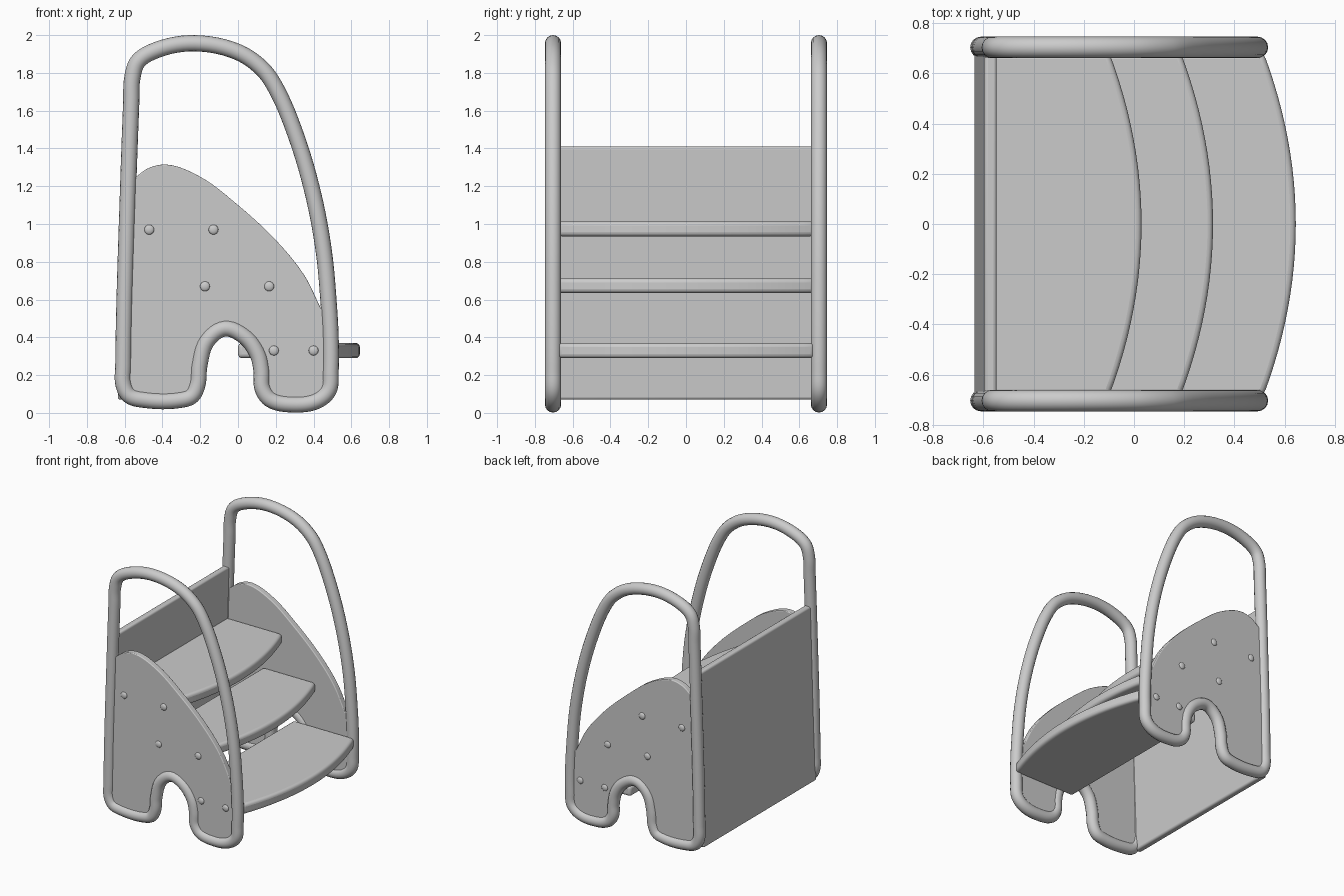
import bpy, bmesh
from mathutils import Vector

if "Cube" in bpy.data.objects:
    bpy.data.objects.remove(bpy.data.objects["Cube"])


def smooth_path(pts, closed, steps=6):
    """Hermite curve through 2D points; returns samples (steps per segment)."""
    p = [Vector(q) for q in pts]
    n = len(p)
    tan = []
    for i in range(n):
        a = p[i - 1] if (closed or i > 0) else p[i]
        b = p[(i + 1) % n] if (closed or i < n - 1) else p[i]
        tan.append(((p[i] - a).normalized() + (b - p[i]).normalized()).normalized())
    out = []
    for i in range(n if closed else n - 1):
        a, b = p[i], p[(i + 1) % n]
        d = (b - a).length
        ta, tb = tan[i] * d, tan[(i + 1) % n] * d
        for k in range(steps):
            t = k / steps
            out.append(a * (2*t**3 - 3*t*t + 1) + ta * (t**3 - 2*t*t + t)
                       + b * (3*t*t - 2*t**3) + tb * (t**3 - t*t))
    if not closed:
        out.append(p[-1])
    return out


def prism(name, outline, lo, hi, axis, bevel):
    """Extrude a 2D outline along 'y' (outline in xz) or 'z' (outline in xy)."""
    bm = bmesh.new()
    place = (lambda q, h: (q[0], h, q[1])) if axis == 'y' else (lambda q, h: (q[0], q[1], h))
    face = bm.faces.new([bm.verts.new(place(q, lo)) for q in outline])
    ext = bmesh.ops.extrude_face_region(bm, geom=[face])
    move = (0, hi - lo, 0) if axis == 'y' else (0, 0, hi - lo)
    bmesh.ops.translate(bm, vec=move,
                        verts=[v for v in ext["geom"] if isinstance(v, bmesh.types.BMVert)])
    bmesh.ops.recalc_face_normals(bm, faces=bm.faces)
    mesh = bpy.data.meshes.new(name)
    bm.to_mesh(mesh)
    bm.free()
    ob = bpy.data.objects.new(name, mesh)
    bpy.context.collection.objects.link(ob)
    mod = ob.modifiers.new("rounded_edges", 'BEVEL')
    mod.width, mod.segments = bevel, 4
    mod.limit_method, mod.angle_limit = 'ANGLE', 0.9
    bpy.ops.object.select_all(action='DESELECT')
    ob.select_set(True)
    bpy.context.view_layer.objects.active = ob
    bpy.ops.object.shade_smooth_by_angle()
    return ob


# Tube centre line: the first points (lower) also bound the side panel
lower = [(-0.58, 1.24), (-0.607, 0.25), (-0.606, 0.15), (-0.575, 0.092), (-0.50, 0.07),
         (-0.30, 0.07), (-0.245, 0.09), (-0.215, 0.15), (-0.205, 0.25), (-0.165, 0.38),
         (-0.07, 0.447), (0.04, 0.40), (0.105, 0.31), (0.125, 0.22), (0.13, 0.13),
         (0.17, 0.072), (0.29, 0.045), (0.42, 0.065), (0.48, 0.12), (0.49, 0.22),
         (0.49, 0.40), (0.48, 0.58)]
upper = [(0.455, 0.85), (0.40, 1.15), (0.31, 1.46), (0.20, 1.72), (0.13, 1.82),
         (0.0, 1.91), (-0.23, 1.957), (-0.42, 1.925), (-0.53, 1.86), (-0.56, 1.77),
         (-0.565, 1.65)]
loop = smooth_path(lower + upper, True)
panel_top = smooth_path([(0.44, 0.55), (0.35, 0.73), (0.20, 0.915), (0.0, 1.10),
                         (-0.20, 1.25), (-0.38, 1.315), (-0.48, 1.293), (-0.545, 1.245)], False)
panel_outline = loop[:(len(lower) - 1) * 6 + 1] + panel_top

# Bolt centres, two per step
bolts = [(-0.47, 0.97), (-0.13, 0.97), (-0.175, 0.67), (0.165, 0.67), (0.19, 0.33), (0.40, 0.33)]

for side, s in (("front", -1), ("back", 1)):
    # Bent tube handrail frame
    curve = bpy.data.curves.new(side + "_tube_frame", 'CURVE')
    curve.dimensions = '3D'
    curve.bevel_depth, curve.bevel_resolution = 0.043, 6
    sp = curve.splines.new('POLY')
    sp.points.add(len(loop) - 1)
    for pt, q in zip(sp.points, loop):
        pt.co = (q.x, s * 0.704, q.y, 1)
    sp.use_cyclic_u = True
    sp.use_smooth = True
    bpy.context.collection.objects.link(bpy.data.objects.new(side + "_tube_frame", curve))

    # Side panel filling the lower frame
    lo, hi = sorted((s * 0.675, s * 0.722))
    prism(side + "_side_panel", panel_outline, lo, hi, 'y', 0.006)

    # Domed bolt heads
    for i, (x, z) in enumerate(bolts):
        bpy.ops.mesh.primitive_uv_sphere_add(segments=16, ring_count=8, radius=0.026,
                                             location=(x, s * 0.722, z))
        head = bpy.context.object
        head.name = f"{side}_bolt_{i + 1}"
        head.scale.y = 0.5
        bpy.ops.object.shade_smooth()

# Steps with bowed front edges: rear x, front x at the middle, bottom, top
for i, (rear, front, bottom, top) in enumerate([(0.0, 0.645, 0.29, 0.37),
                                                (-0.26, 0.315, 0.635, 0.712),
                                                (-0.57, 0.03, 0.935, 1.013)]):
    ys = [-0.68 + 1.36 * k / 24 for k in range(25)]
    outline = [(rear, -0.68)] + [(front - 0.12 * (y / 0.66) ** 2, y) for y in ys] + [(rear, 0.68)]
    prism(f"step_{i + 1}", outline, bottom, top, 'z', 0.022)

# Leaning back board
prism("back_board", [(-0.637, 0.07), (-0.587, 0.07), (-0.547, 1.41), (-0.597, 1.41)],
      -0.69, 0.69, 'y', 0.015)
